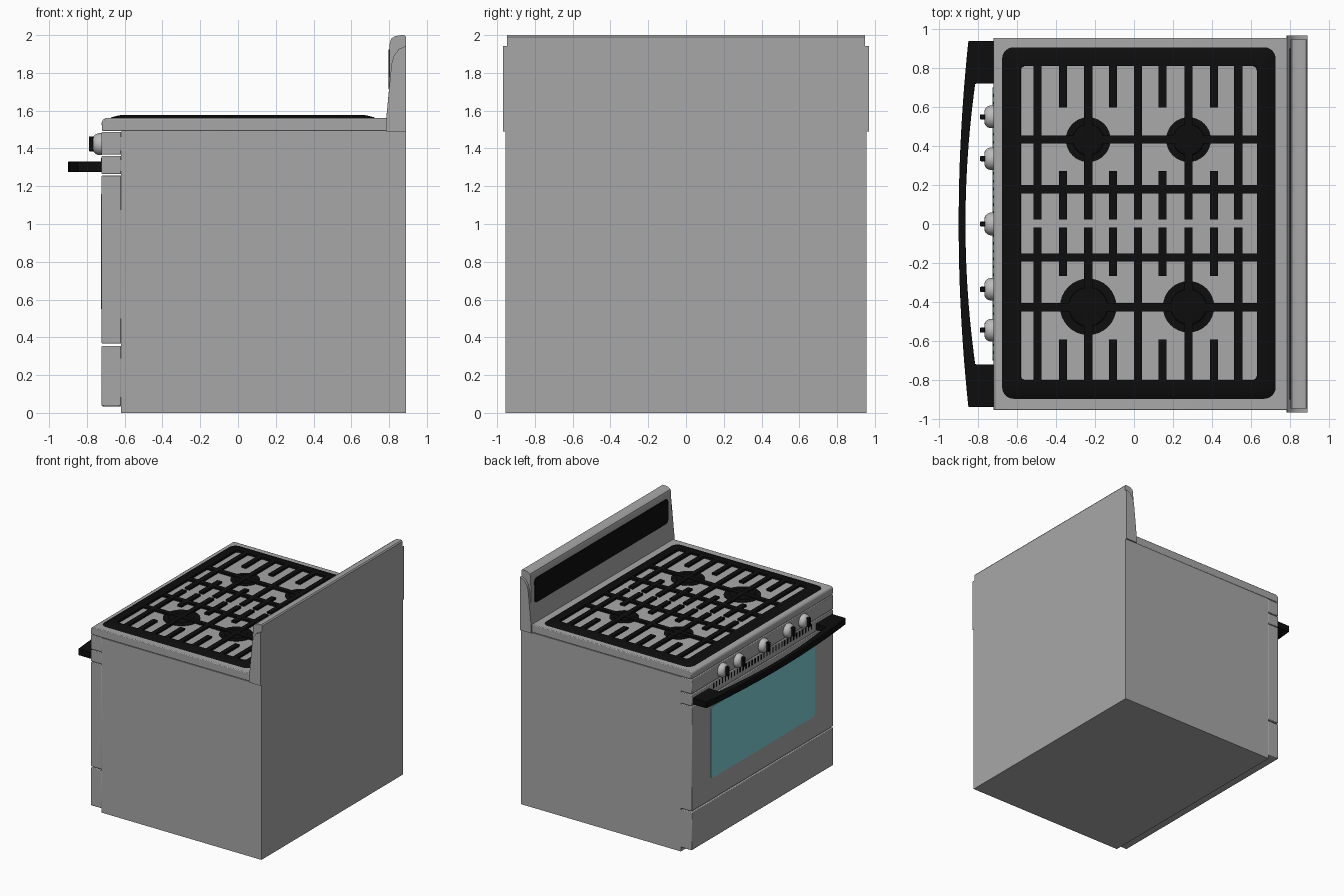
import bpy, bmesh, math
from mathutils import Vector

if "Cube" in bpy.data.objects:
    bpy.data.objects.remove(bpy.data.objects["Cube"])


def material(name, r, g, b):
    m = bpy.data.materials.new(name)
    m.diffuse_color = (r, g, b, 1)
    m.use_nodes = True
    m.node_tree.nodes["Principled BSDF"].inputs["Base Color"].default_value = m.diffuse_color
    return m


METAL = material("grey_metal", 0.39, 0.39, 0.39)
BLACK = material("black_enamel", 0.004, 0.004, 0.004)
GLASS = material("blue_glass", 0.21, 0.61, 0.67)
LIGHT = material("light_metal", 0.50, 0.50, 0.50)


def finish(name, bm, mat, bevel=0, smooth=True):
    bmesh.ops.recalc_face_normals(bm, faces=bm.faces)
    me = bpy.data.meshes.new(name)
    bm.to_mesh(me)
    bm.free()
    me.materials.append(mat)
    ob = bpy.data.objects.new(name, me)
    bpy.context.collection.objects.link(ob)
    if bevel:
        mod = ob.modifiers.new("Bevel", "BEVEL")
        mod.width, mod.segments, mod.limit_method = bevel, 2, 'ANGLE'
    if smooth:
        bpy.ops.object.select_all(action='DESELECT')
        ob.select_set(True)
        bpy.context.view_layer.objects.active = ob
        bpy.ops.object.shade_smooth_by_angle(angle=math.radians(35))
    return ob


def place(axis, a, b, t):
    return {'x': (t, a, b), 'y': (a, t, b), 'z': (a, b, t)}[axis]


def add_prism(bm, pts, axis, lo, hi):
    """Extrude a 2D outline along an axis."""
    low = [bm.verts.new(place(axis, a, b, lo)) for a, b in pts]
    top = [bm.verts.new(place(axis, a, b, hi)) for a, b in pts]
    bm.faces.new(low)
    bm.faces.new(top)
    for i in range(len(pts)):
        j = (i + 1) % len(pts)
        bm.faces.new((low[i], low[j], top[j], top[i]))


def prism(name, pts, axis, lo, hi, mat, bevel=0):
    bm = bmesh.new()
    add_prism(bm, pts, axis, lo, hi)
    return finish(name, bm, mat, bevel)


def rect(a0, a1, b0, b1):
    return [(a0, b0), (a1, b0), (a1, b1), (a0, b1)]


def box(name, x0, x1, y0, y1, z0, z1, mat, bevel=0):
    return prism(name, rect(x0, x1, y0, y1), 'z', z0, z1, mat, bevel)


def round_rect(a0, a1, b0, b1, r, n=6):
    pts = []
    for ca, cb, s in ((a1 - r, b1 - r, 0), (a0 + r, b1 - r, 1),
                      (a0 + r, b0 + r, 2), (a1 - r, b0 + r, 3)):
        for k in range(n + 1):
            t = (s + k / n) * math.pi / 2
            pts.append((ca + r * math.cos(t), cb + r * math.sin(t)))
    return pts


def lathe(bm, profile, centre, axis, n=32):
    """Revolve (radius, height) points around an axis, closed at both ends."""
    rings = []
    for r, h in profile:
        ring = []
        for i in range(n):
            t = 2 * math.pi * i / n
            p = place(axis, r * math.cos(t), r * math.sin(t), h)
            ring.append(bm.verts.new(Vector(p) + Vector(centre)))
        rings.append(ring)
    for lo, hi in zip(rings, rings[1:]):
        for i in range(n):
            j = (i + 1) % n
            bm.faces.new((lo[i], lo[j], hi[j], hi[i]))
    bm.faces.new(rings[0])
    bm.faces.new(rings[-1])


# Cabinet and front panels
box("cabinet", -0.62, 0.89, -0.955, 0.955, 0, 1.49, METAL)
for name, z0, z1 in (("drawer_front", 0.035, 0.355), ("door", 0.367, 1.258),
                     ("vent_strip", 1.264, 1.36), ("knob_panel", 1.367, 1.488)):
    box(name, -0.722, -0.618, -0.955, 0.955, z0, z1, METAL, 0.005)

# Door window and vent slots
prism("door_window", round_rect(-0.70, 0.70, 0.55, 1.16, 0.03), 'x', -0.726, -0.72, GLASS)
bm = bmesh.new()
for i in range(34):
    y = -0.66 + 1.32 * i / 33
    add_prism(bm, rect(y - 0.007, y + 0.007, 1.305, 1.35), 'x', -0.724, -0.72)
finish("vent_slots", bm, BLACK)

# Cooktop slab with rounded front lip
prism("cooktop", [(-0.72, 1.492), (-0.722, 1.54), (-0.715, 1.553), (-0.70, 1.56),
                  (0.80, 1.56), (0.80, 1.492)], 'y', -0.955, 0.955, METAL, 0.006)

# Backguard, its end caps and dark display
prism("backguard", [(0.89, 1.49), (0.785, 1.49), (0.785, 1.56), (0.80, 1.72), (0.803, 1.955),
                    (0.81, 1.98), (0.83, 1.994), (0.86, 2.0), (0.882, 2.0), (0.89, 1.99)],
      'y', -0.947, 0.947, METAL)
cap = [(0.89, 1.49), (0.783, 1.49), (0.785, 1.56), (0.805, 1.77), (0.813, 1.85),
       (0.825, 1.89), (0.85, 1.925), (0.89, 1.943)]
for side, s in (("left", 1), ("right", -1)):
    prism("backguard_cap_" + side, cap, 'y', s * 0.94, s * 0.968, METAL)
prism("display_panel", round_rect(-0.90, 0.90, 1.715, 1.925, 0.03), 'x', 0.797, 0.805, BLACK)

# Grate frame: rounded ring with sloping outer edge
bm = bmesh.new()
loops = []
for d, r, z in ((0, 0.06, 1.558), (0.012, 0.055, 1.566), (0.06, 0.04, 1.577),
                (0.098, 0.02, 1.577), (0.10, 0.02, 1.558)):
    loops.append([bm.verts.new((x, y, z)) for x, y in
                  round_rect(-0.68 + d, 0.73 - d, -0.90 + d, 0.91 - d, r)])
for lo, hi in zip(loops, loops[1:] + loops[:1]):
    for i in range(len(lo)):
        j = (i + 1) % len(lo)
        bm.faces.new((lo[i], lo[j], hi[j], hi[i]))
finish("grate_frame", bm, BLACK)

# Grate bars, mirrored about the middle
bm = bmesh.new()
MID, W = 0.003, 0.021
for s in (1, -1):
    def bar(x0, x1, y0, y1, top=1.577):
        ya, yb = sorted((MID + s * y0, MID + s * y1))
        add_prism(bm, rect(x0, x1, ya, yb), 'z', 1.555, top)
    for x in (-0.495, -0.235, 0.02, 0.28, 0.535):
        bar(x - W, x + W, 0.02, 0.82)
    for x in (-0.365, -0.108, 0.147, 0.41):
        bar(x - W, x + W, 0.595, 0.82)
        bar(x - W, x + W, 0.02, 0.27)
    for y in (0.175, 0.43):
        bar(-0.59, 0.64, y - W, y + W, 1.576)
finish("grate_bars", bm, BLACK, smooth=False)

# Burners
for i, (x, y, r) in enumerate(((-0.235, 0.433, 0.115), (0.28, 0.433, 0.115),
                               (-0.235, -0.425, 0.145), (0.28, -0.425, 0.132))):
    bm = bmesh.new()
    lathe(bm, [(r, 0), (r, 0.008), (r * 0.7, 0.009), (r * 0.68, 0.013), (r * 0.62, 0.015)],
          (x, y, 1.556), 'z')
    finish(f"burner_{i + 1}", bm, BLACK)

# Knobs with black grips
for i, y in enumerate((0.55, 0.335, 0, -0.335, -0.545)):
    bm = bmesh.new()
    lathe(bm, [(0.058, 0), (0.058, -0.018), (0.053, -0.032), (0.042, -0.044), (0.03, -0.048)],
          (-0.72, y, 1.423), 'x')
    finish(f"knob_{i + 1}", bm, LIGHT)
    box(f"knob_grip_{i + 1}", -0.79, -0.755, y - 0.013, y + 0.013, 1.385, 1.463, BLACK, 0.004)

# Bowed door handle with solid end mounts
N = 24
outer = [(-0.90 + 0.05 * (t / 0.94) ** 2, t)
         for t in (-0.94 + 1.88 * k / N for k in range(N + 1))]
inner = [(-0.865 + 0.05 * (t / 0.72) ** 2, t)
         for t in (0.72 - 1.44 * k / N for k in range(N + 1))]
handle = outer + [(-0.72, 0.94), (-0.72, 0.72)] + inner + [(-0.72, -0.72), (-0.72, -0.94)]
prism("door_handle", handle, 'z', 1.275, 1.33, BLACK, 0.004)
